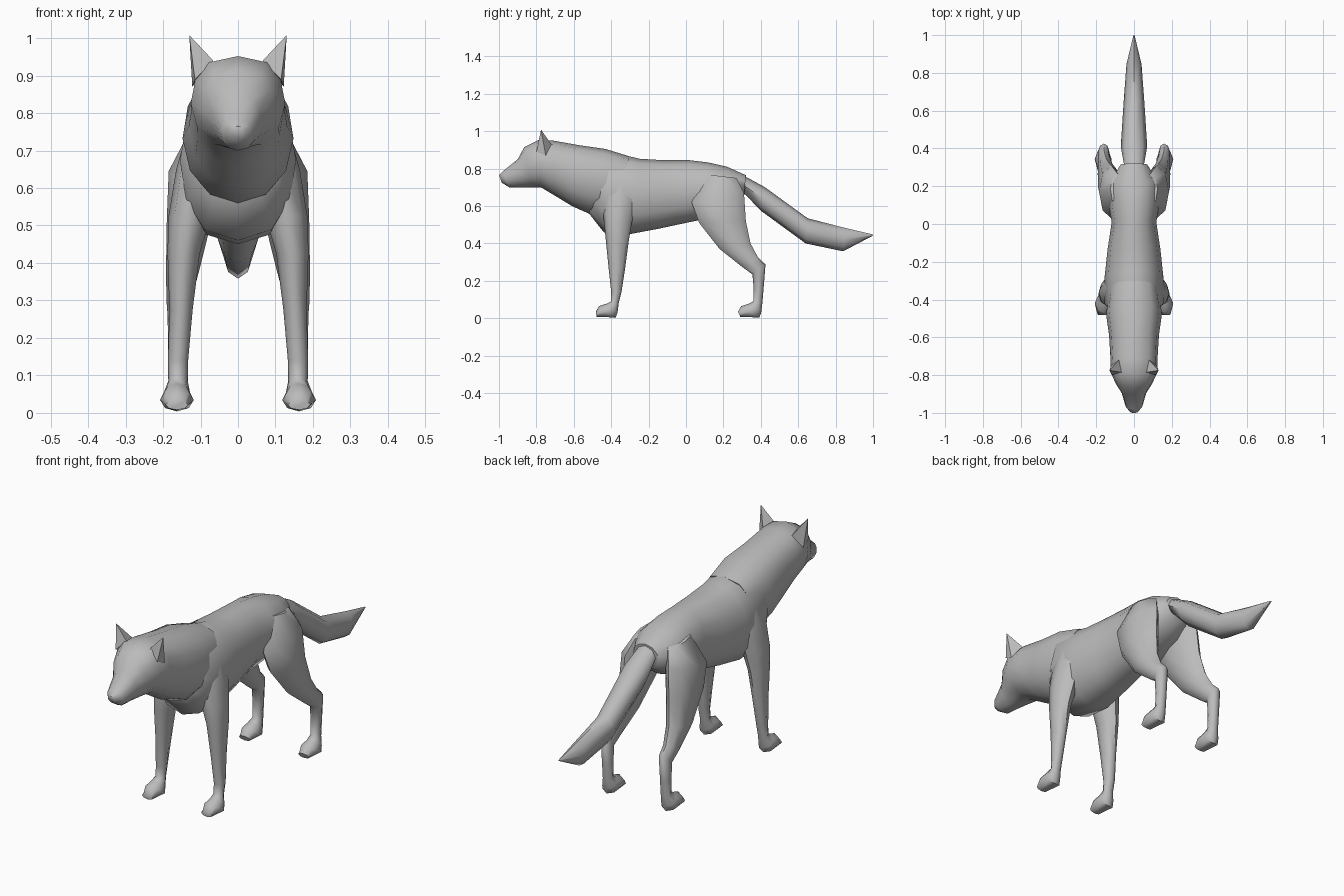
import bpy, bmesh, math
from mathutils import Vector

if "Cube" in bpy.data.objects:
    bpy.data.objects.remove(bpy.data.objects["Cube"])

fur = bpy.data.materials.new("grey_fur")
fur.use_nodes = True
grey = (0.5, 0.5, 0.5, 1)
fur.diffuse_color = grey
fur.node_tree.nodes["Principled BSDF"].inputs["Base Color"].default_value = grey


def finish(name, bm, angle=60):
    bmesh.ops.recalc_face_normals(bm, faces=bm.faces)
    mesh = bpy.data.meshes.new(name)
    bm.to_mesh(mesh)
    bm.free()
    obj = bpy.data.objects.new(name, mesh)
    bpy.context.collection.objects.link(obj)
    mesh.materials.append(fur)
    bpy.ops.object.select_all(action="DESELECT")
    bpy.context.view_layer.objects.active = obj
    obj.select_set(True)
    bpy.ops.object.shade_smooth_by_angle(angle=math.radians(angle))
    return obj


def power(v, p):
    return math.copysign(abs(v) ** p, v)


def loft(name, sections, sides=12, top=1.0, bottom=1.0, side=1):
    """Sections: upper y, z, lower y, z, half width, optional x centre.
    Exponents below 1 make the upper or lower half of a ring boxier."""
    bm = bmesh.new()
    rings = []
    for yt, zt, yb, zb, hw, *cx in sections:
        mid = Vector((side * cx[0] if cx else 0, (yt + yb) / 2, (zt + zb) / 2))
        up = Vector((0, (yt - yb) / 2, (zt - zb) / 2))
        ring = []
        for i in range(sides):
            a = math.tau * i / sides
            p = top if math.cos(a) > 0 else bottom
            x = hw * power(round(math.sin(a), 6), p)
            ring.append(bm.verts.new(mid + up * math.cos(a) + Vector((x, 0, 0))))
        rings.append(ring)
    for a, b in zip(rings, rings[1:]):
        for i in range(sides):
            j = (i + 1) % sides
            bm.faces.new((a[i], a[j], b[j], b[i]))
    bm.faces.new(rings[0])
    bm.faces.new(rings[-1])
    return finish(name, bm)


# Head and neck, from nose to shoulders
loft("head_and_neck", [
    (-1.0, .765, -.985, .725, .022), (-.98, .785, -.945, .70, .045),
    (-.90, .85, -.89, .70, .065), (-.865, .915, -.83, .70, .095),
    (-.79, .952, -.775, .70, .126), (-.71, .95, -.70, .655, .125),
    (-.57, .925, -.61, .60, .132), (-.43, .905, -.52, .56, .148),
    (-.30, .865, -.40, .56, .13)], top=.7)

# Torso, from chest to rump
loft("torso", [
    (-.49, .86, -.53, .575, .10), (-.40, .89, -.44, .46, .155),
    (-.25, .853, -.30, .45, .155), (-.12, .845, -.15, .478, .14),
    (.02, .845, .0, .51, .118), (.12, .833, .10, .53, .135),
    (.22, .81, .22, .58, .13), (.32, .765, .31, .64, .07)], top=.95, bottom=.8)

# Tail with a pointed tip
loft("tail", [
    (.24, .80, .30, .68, .045), (.42, .702, .40, .575, .07),
    (.65, .535, .64, .40, .055), (.85, .483, .84, .358, .04),
    (1.0, .448, 1.0, .442, .003)], sides=8, top=1.1, bottom=1.2)

# Legs; both pairs share the same paw, shifted along y
paw = [(.36, .09, .408, .08, .026, .16), (.335, .078, .402, .03, .035, .163),
       (.295, .065, .392, .004, .045, .163), (.278, .035, .29, .008, .03, .163)]
front_leg = [
    (-.42, .78, -.26, .76, .03, .10), (-.44, .66, -.26, .64, .05, .115),
    (-.44, .53, -.29, .51, .056, .13), (-.43, .43, -.305, .42, .043, .145),
    (-.415, .28, -.325, .27, .031, .152), (-.40, .14, -.345, .14, .027, .16)]
front_leg += [(a - .76, b, c - .768, d, w, x) for a, b, c, d, w, x in paw]
hind_leg = [
    (.10, .77, .27, .75, .035, .09), (.03, .62, .31, .67, .065, .12),
    (.07, .51, .32, .52, .06, .13), (.18, .37, .345, .40, .045, .147),
    (.30, .275, .385, .325, .033, .158), (.355, .235, .425, .288, .028, .16),
    (.362, .16, .415, .16, .026, .16)] + paw
for label, s in (("left", 1), ("right", -1)):
    loft(label + "_front_leg", front_leg, sides=8, side=s)
    loft(label + "_hind_leg", hind_leg, sides=8, side=s)

    # Ear: a leaning four-sided spike
    bm = bmesh.new()
    tip = bm.verts.new((s * .13, -.775, 1.008))
    base = [bm.verts.new((s * x, y, z)) for x, y, z in
            ((.066, -.785, .94), (.115, -.80, .89), (.122, -.75, .87), (.08, -.72, .93))]
    bm.faces.new(base)
    for i in range(4):
        bm.faces.new((base[i], base[(i + 1) % 4], tip))
    finish(label + "_ear", bm, 30)
